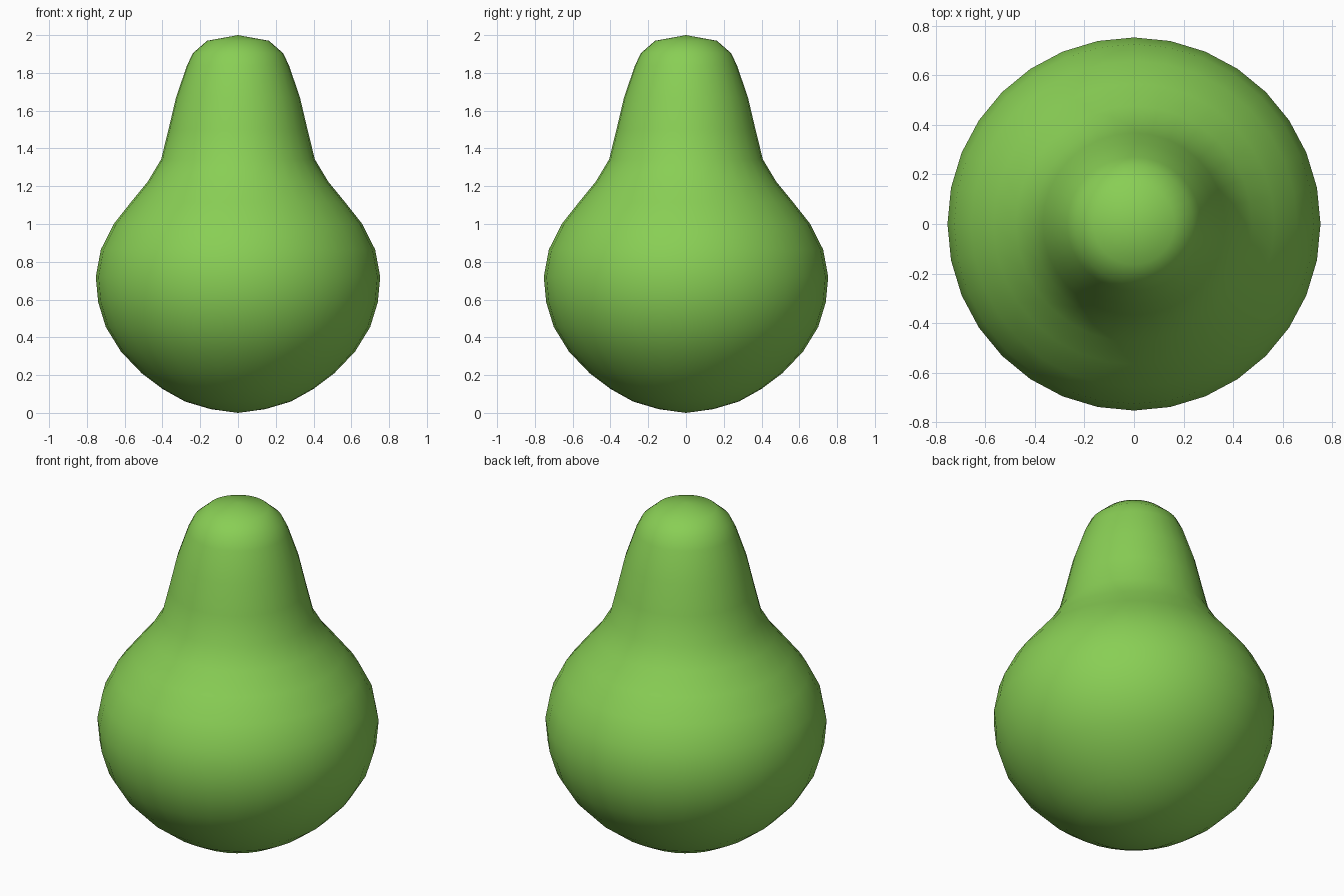
import bpy, bmesh, math

if "Cube" in bpy.data.objects:
    bpy.data.objects.remove(bpy.data.objects["Cube"])

# Pear silhouette (radius, height), lathed around z
SIDES = 32
profile = [(0.145, 0.02), (0.28, 0.06), (0.40, 0.127), (0.51, 0.21), (0.62, 0.325),
           (0.70, 0.455), (0.74, 0.585), (0.753, 0.72), (0.726, 0.865), (0.658, 1.0),
           (0.567, 1.115), (0.477, 1.225), (0.407, 1.342), (0.368, 1.50),
           (0.328, 1.67), (0.27, 1.84), (0.238, 1.905), (0.164, 1.97)]

bm = bmesh.new()
rings = [[bm.verts.new((r * math.cos(2 * math.pi * i / SIDES),
                        r * math.sin(2 * math.pi * i / SIDES), z)) for i in range(SIDES)]
         for r, z in profile]
bottom, top = bm.verts.new((0, 0, 0)), bm.verts.new((0, 0, 2))
for i in range(SIDES):
    j = (i + 1) % SIDES
    for a, b in zip(rings, rings[1:]):
        bm.faces.new((a[i], a[j], b[j], b[i]))
    # Pole fans
    bm.faces.new((bottom, rings[0][j], rings[0][i]))
    bm.faces.new((top, rings[-1][i], rings[-1][j]))
for f in bm.faces:
    f.smooth = True
mesh = bpy.data.meshes.new("pear_body")
bm.to_mesh(mesh)
bm.free()

# Green skin
mat = bpy.data.materials.new("green_skin")
mat.diffuse_color = (0.25, 0.62, 0.09, 1)
mat.use_nodes = True
mat.node_tree.nodes["Principled BSDF"].inputs["Base Color"].default_value = mat.diffuse_color
mesh.materials.append(mat)
pear = bpy.data.objects.new("pear_body", mesh)
bpy.context.collection.objects.link(pear)
